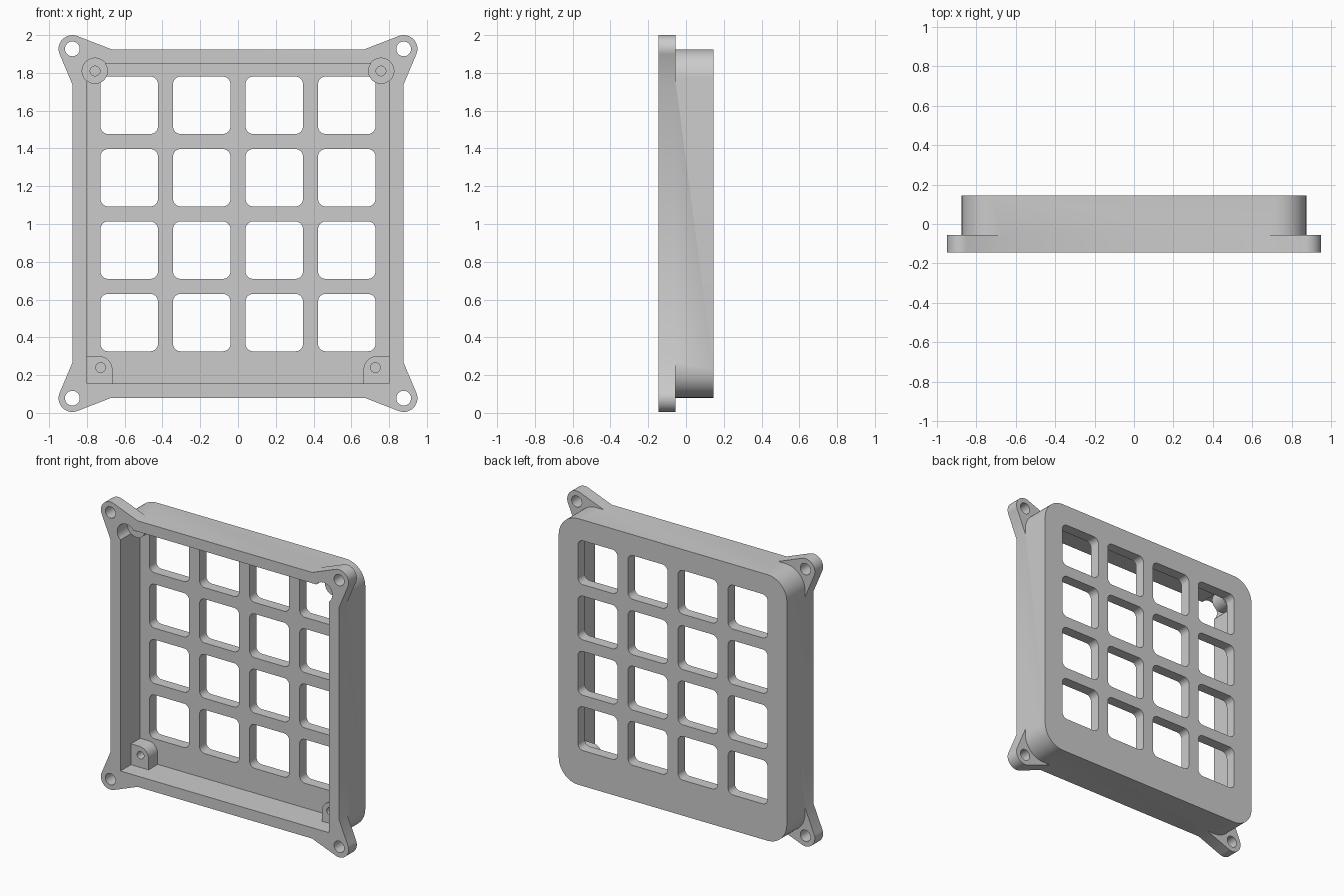
import bpy, bmesh, math
from mathutils import Vector
from mathutils.geometry import convex_hull_2d

default = bpy.data.objects.get("Cube")
if default:
    bpy.data.objects.remove(default)

FRONT, BACK = -0.145, 0.145
PLATE = 0.07          # inner face of the back plate
EAR_BACK = -0.055
STANDOFF = -0.03      # front face of the standoffs
TOP, BOTTOM = 1.925, 0.08

gray = bpy.data.materials.new("plain_gray")
gray.use_nodes = True
color = (0.6, 0.6, 0.6, 1)
gray.diffuse_color = color
gray.node_tree.nodes["Principled BSDF"].inputs["Base Color"].default_value = color


def circle(x, z, r, n=48):
    return [(x + r * math.cos(math.tau * i / n), z + r * math.sin(math.tau * i / n)) for i in range(n)]


def rounded(x0, x1, z0, z1, radii, n=12):
    """Rectangle outline; radii for right-top, left-top, left-bottom, right-bottom."""
    corners = [(x1, z1, -1, -1), (x0, z1, 1, -1), (x0, z0, 1, 1), (x1, z0, -1, 1)]
    points = []
    for k, ((x, z, sx, sz), r) in enumerate(zip(corners, radii)):
        if r == 0:
            points.append((x, z))
            continue
        for i in range(n + 1):
            a = math.pi / 2 * (k + i / n)
            points.append((x + sx * r + r * math.cos(a), z + sz * r + r * math.sin(a)))
    return points


def prisms(name, outlines, y0, y1):
    """Extrude x-z outlines along y into one object."""
    bm = bmesh.new()
    for outline in outlines:
        face = bm.faces.new([bm.verts.new((x, y0, z)) for x, z in outline])
        moved = bmesh.ops.extrude_face_region(bm, geom=[face])["geom"]
        bmesh.ops.translate(bm, vec=(0, y1 - y0, 0),
                            verts=[v for v in moved if isinstance(v, bmesh.types.BMVert)])
    bmesh.ops.recalc_face_normals(bm, faces=bm.faces)
    mesh = bpy.data.meshes.new(name)
    bm.to_mesh(mesh)
    bm.free()
    mesh.materials.append(gray)
    obj = bpy.data.objects.new(name, mesh)
    bpy.context.collection.objects.link(obj)
    return obj


def combine(obj, other, operation):
    mod = obj.modifiers.new(operation.lower(), "BOOLEAN")
    mod.operation, mod.solver, mod.object = operation, "EXACT", other
    bpy.ops.object.select_all(action="DESELECT")
    bpy.context.view_layer.objects.active = obj
    obj.select_set(True)
    bpy.ops.object.modifier_apply(modifier=mod.name)
    bpy.data.objects.remove(other)


def smooth(obj):
    bpy.ops.object.select_all(action="DESELECT")
    bpy.context.view_layer.objects.active = obj
    obj.select_set(True)
    bpy.ops.object.shade_smooth_by_angle(angle=math.radians(30))


# Rounded housing
housing = prisms("housing", [rounded(-0.875, 0.875, BOTTOM, TOP, [0.15] * 4)], FRONT, BACK)

# Corner mounting ears, tapered onto the sides
for sx in (-1, 1):
    for edge, sz in ((TOP, 1), (BOTTOM, -1)):
        x, z = sx * 0.877, edge + sz * 0.002
        points = circle(x, z, 0.073) + [(sx * 0.67, edge), (sx * 0.875, edge - sz * 0.19)]
        hull = [points[i] for i in convex_hull_2d([Vector(p) for p in points])]
        combine(housing, prisms("ear", [hull], FRONT, EAR_BACK), "UNION")

# Front pocket, window grid, ear holes and round recesses for the upper standoffs
combine(housing, prisms("pocket", [rounded(-0.8, 0.8, 0.155, 1.85, [0] * 4)], FRONT - 0.1, PLATE), "DIFFERENCE")
windows = []
for col in range(4):
    for row in range(4):
        x, z = (col - 1.5) * 0.384, 0.478 + row * 0.3835
        windows.append(rounded(x - 0.152, x + 0.152, z - 0.152, z + 0.152, [0.04] * 4, 8))
combine(housing, prisms("windows", windows, 0, BACK + 0.1), "DIFFERENCE")
holes = [circle(sx * 0.877, z, 0.039) for sx in (-1, 1) for z in (TOP + 0.002, BOTTOM - 0.002)]
combine(housing, prisms("ear_holes", holes, FRONT - 0.1, BACK + 0.1), "DIFFERENCE")
recesses = [circle(sx * 0.757, 1.81, 0.068) for sx in (-1, 1)]
combine(housing, prisms("recesses", recesses, FRONT - 0.1, STANDOFF), "DIFFERENCE")
smooth(housing)

# Screw standoffs: round at the top, corner blocks at the bottom
for side, sx in (("left", 1), ("right", -1)):
    upper = prisms(side + "_upper_standoff", [circle(sx * 0.757, 1.81, 0.068)], STANDOFF - 0.001, PLATE)
    combine(upper, prisms("screw_hole", [circle(sx * 0.757, 1.81, 0.026, 24)], FRONT, PLATE - 0.02), "DIFFERENCE")
    smooth(upper)

    block = [(sx * x, z) for x, z in rounded(0.665, 0.8, 0.155, 0.3, [0, 0.07, 0, 0])]
    lower = prisms(side + "_lower_standoff", [block], STANDOFF, PLATE)
    combine(lower, prisms("screw_hole", [circle(sx * 0.727, 0.24, 0.026, 24)], FRONT, PLATE - 0.02), "DIFFERENCE")
    smooth(lower)
